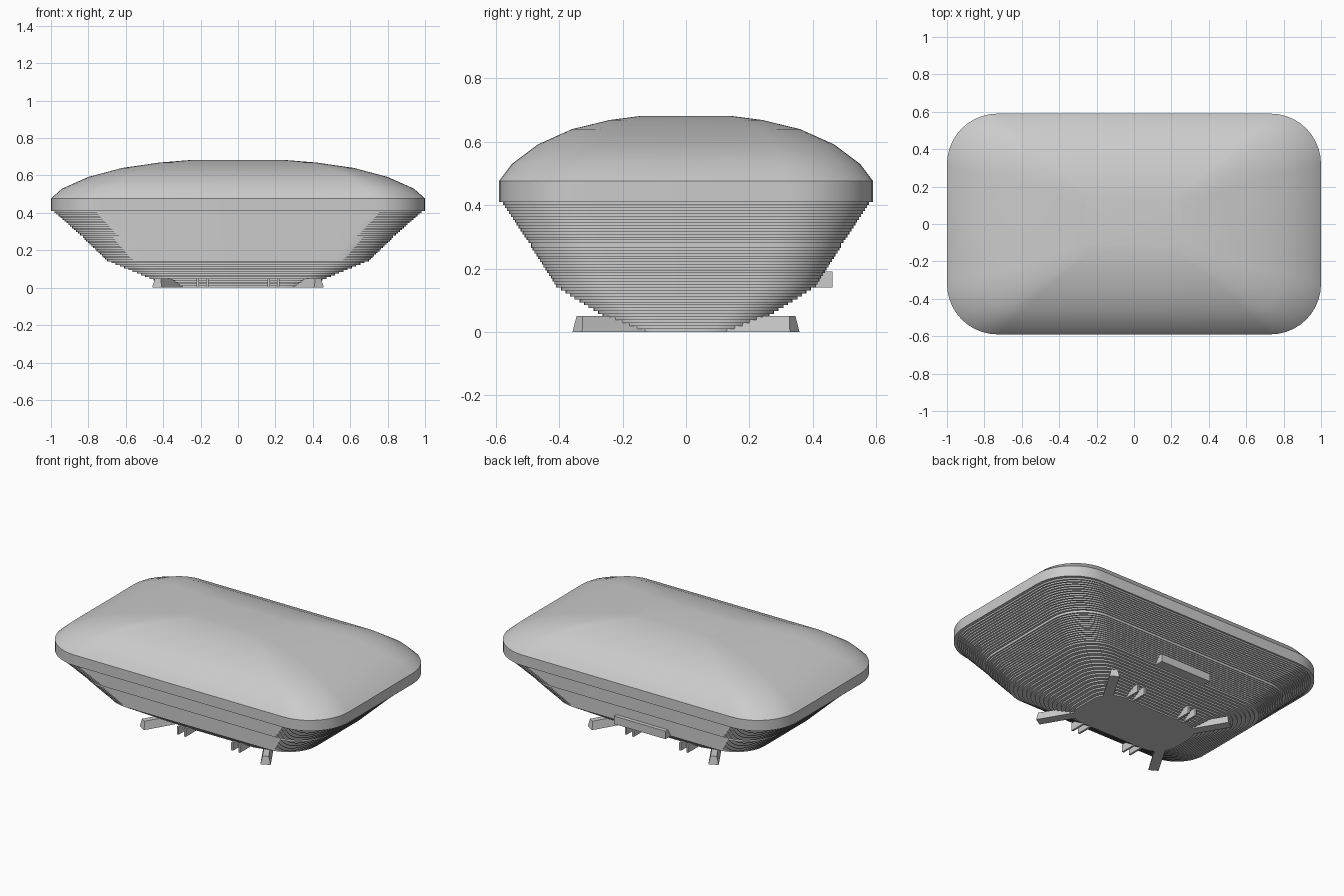
import bpy, bmesh
from math import sin, cos, pi, radians
from mathutils import Vector

if "Cube" in bpy.data.objects:
    bpy.data.objects.remove(bpy.data.objects["Cube"])


def make(name, bm, smooth=False):
    bmesh.ops.recalc_face_normals(bm, faces=bm.faces)
    me = bpy.data.meshes.new(name)
    bm.to_mesh(me)
    bm.free()
    ob = bpy.data.objects.new(name, me)
    bpy.context.collection.objects.link(ob)
    if smooth:
        bpy.ops.object.select_all(action='DESELECT')
        ob.select_set(True)
        bpy.context.view_layer.objects.active = ob
        bpy.ops.object.shade_smooth_by_angle(angle=radians(30))
    return ob


def rounded(hx, hy, r, seg=10):
    pts = []
    for k, (sx, sy) in enumerate(((1, 1), (-1, 1), (-1, -1), (1, -1))):
        for i in range(seg + 1):
            a = (k + i / seg) * pi / 2
            pts.append((sx * (hx - r) + r * cos(a), sy * (hy - r) + r * sin(a)))
    return pts


def loft(name, sections, smooth=True):
    """Skin rounded rectangles (half x, half y, radius, z), capped at both ends."""
    bm = bmesh.new()
    rings = [[bm.verts.new((x, y, z)) for x, y in rounded(hx, hy, r)]
             for hx, hy, r, z in sections]
    n = len(rings[0])
    for a, b in zip(rings, rings[1:]):
        for i in range(n):
            j = (i + 1) % n
            bm.faces.new((a[i], a[j], b[j], b[i]))
    bm.faces.new(rings[0])
    bm.faces.new(rings[-1])
    return make(name, bm, smooth)


def hexa(name, bottom, top):
    """Solid between two four-cornered outlines."""
    bm = bmesh.new()
    lo = [bm.verts.new(p) for p in bottom]
    hi = [bm.verts.new(p) for p in top]
    bm.faces.new(lo)
    bm.faces.new(hi)
    for i in range(4):
        j = (i + 1) % 4
        bm.faces.new((lo[i], lo[j], hi[j], hi[i]))
    return make(name, bm)


def box(name, x0, x1, y0, y1, z0, z1):
    c = ((x0, y0), (x1, y0), (x1, y1), (x0, y1))
    return hexa(name, [(x, y, z0) for x, y in c], [(x, y, z1) for x, y in c])


# finely stepped lower hull: vertical risers and flat treads in three bands
bands = [((0.36, 0.19, 0.13, 0.0), (0.70, 0.41, 0.20, 0.14), 16),
         ((0.71, 0.415, 0.20, 0.15), (0.83, 0.49, 0.23, 0.265), 14),
         ((0.845, 0.497, 0.235, 0.28), (0.98, 0.578, 0.265, 0.40), 14)]
steps = []
for k, (a, b, n) in enumerate(bands):
    for i in range(n):
        hx, hy, r, z = (a[c] + (b[c] - a[c]) * i / (n - 1) for c in range(4))
        steps.append((hx, hy, r, z))
hull = []
for i, (hx, hy, r, z) in enumerate(steps):
    z_next = steps[i + 1][3] if i + 1 < len(steps) else 0.41
    hull += [(hx, hy, r, z), (hx, hy, r, z_next)]
loft("stepped_hull", hull)

# upright rim band and domed lid
loft("domed_lid", [(1.0, 0.59, 0.27, 0.41), (1.0, 0.59, 0.27, 0.477),
                   (0.94, 0.55, 0.25, 0.53), (0.80, 0.467, 0.20, 0.592),
                   (0.62, 0.36, 0.13, 0.64), (0.42, 0.24, 0.08, 0.669),
                   (0.26, 0.14, 0.04, 0.682)])

# four splayed feet with tapered section
d = Vector((0.51, 0.86, 0)).normalized()
w = Vector((d.y, -d.x, 0))
end = Vector((0.433, 0.343, 0))
up = Vector((0, 0, 0.05))
for sx in (-1, 1):
    for sy in (-1, 1):
        flip = Vector((sx, sy, 1))
        lo = [end + w * .03, end - w * .03, end - d * .25 - w * .03, end - d * .25 + w * .03]
        tip = end - d * .008 + up
        hi = [tip + w * .018, tip - w * .018, tip - d * .24 - w * .018, tip - d * .24 + w * .018]
        hexa("foot", [p * flip for p in lo], [p * flip for p in hi])

# paired ribs under each long side
for sx in (-1, 1):
    for x in (0.165, 0.215):
        for sy in (-1, 1):
            box("under_rib", sx * x - 0.006, sx * x + 0.006, sy * 0.18, sy * 0.295, 0.0, 0.05)

# bar on the back
box("back_bar", -0.18, 0.18, 0.38, 0.463, 0.14, 0.19)
